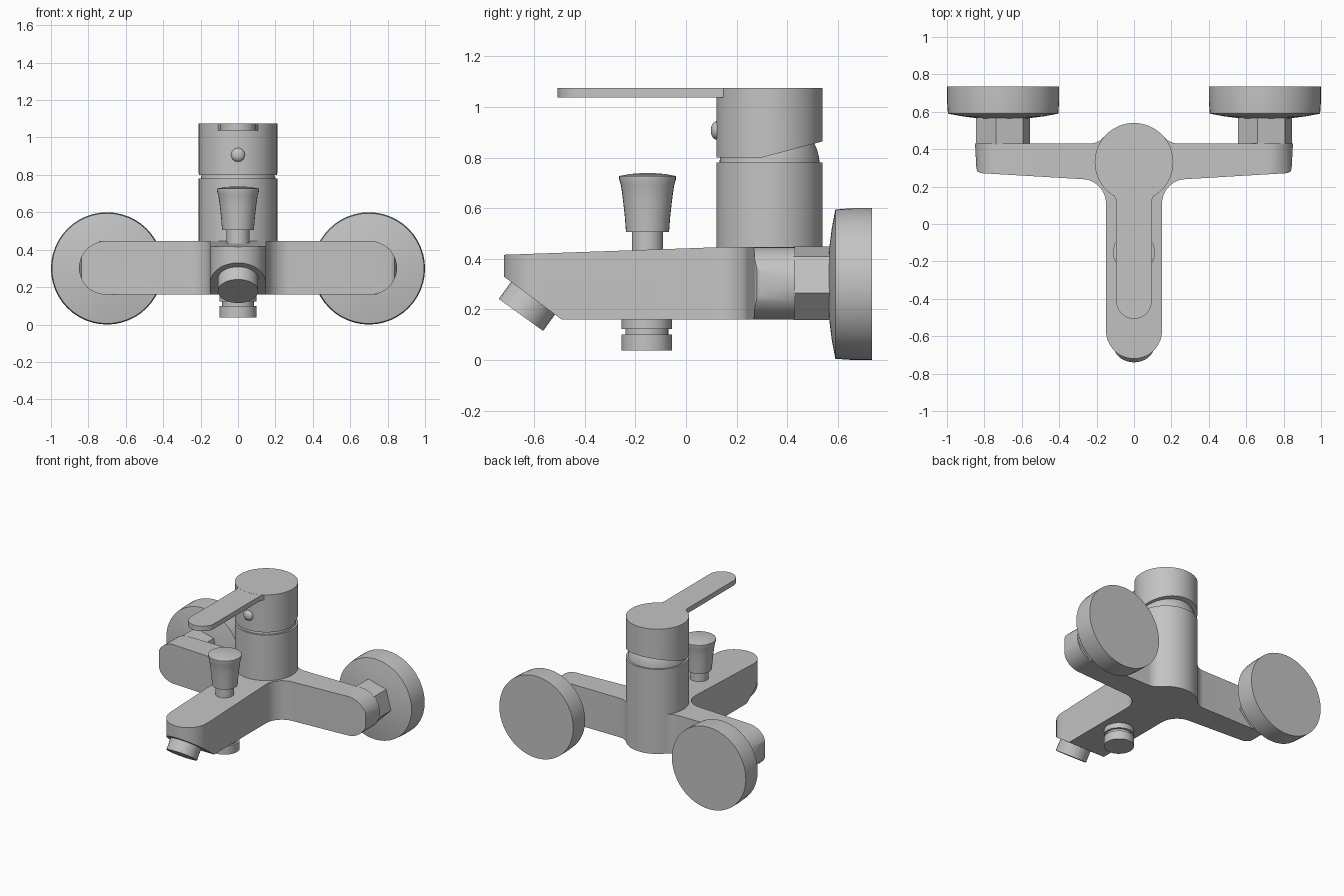
import bpy, bmesh
from math import sin, cos, radians, pi
from mathutils import Vector

old = bpy.data.objects.get("Cube")
if old:
    bpy.data.objects.remove(old, do_unlink=True)

metal = bpy.data.materials.new("grey metal")
metal.use_nodes = True
GREY = (0.55, 0.55, 0.55, 1)
metal.diffuse_color = GREY
metal.node_tree.nodes["Principled BSDF"].inputs["Base Color"].default_value = GREY


def finish(name, bm):
    """Turn a bmesh into a named object."""
    bmesh.ops.remove_doubles(bm, verts=bm.verts, dist=1e-5)
    bmesh.ops.recalc_face_normals(bm, faces=bm.faces)
    mesh = bpy.data.meshes.new(name)
    bm.to_mesh(mesh)
    bm.free()
    mesh.materials.append(metal)
    obj = bpy.data.objects.new(name, mesh)
    bpy.context.collection.objects.link(obj)
    return obj


def smooth(obj):
    bpy.ops.object.select_all(action='DESELECT')
    obj.select_set(True)
    bpy.context.view_layer.objects.active = obj
    bpy.ops.object.shade_smooth_by_angle(angle=radians(30))
    return obj


def prism(name, points, axis, low, high):
    """Extrude a 2D outline along the x, y or z axis."""
    place = {'x': lambda p, t: (t, p[0], p[1]),
             'y': lambda p, t: (p[0], t, p[1]),
             'z': lambda p, t: (p[0], p[1], t)}[axis]
    bm = bmesh.new()
    face = bm.faces.new([bm.verts.new(place(p, low)) for p in points])
    out = bmesh.ops.extrude_face_region(bm, geom=[face])
    shift = Vector(place((0, 0), high - low))
    moved = [v for v in out["geom"] if isinstance(v, bmesh.types.BMVert)]
    bmesh.ops.translate(bm, verts=moved, vec=shift)
    return finish(name, bm)


def lathe(name, profile, origin, direction=(0, 0, 1), steps=48, turn=0):
    """Revolve (radius, distance) pairs about a directed axis."""
    rot = Vector((0, 0, 1)).rotation_difference(Vector(direction)).to_matrix()
    bm = bmesh.new()
    rings = []
    for r, h in profile:
        ring = []
        for i in range(steps):
            a = 2 * pi * i / steps + turn
            ring.append(bm.verts.new(rot @ Vector((r * cos(a), r * sin(a), h)) + Vector(origin)))
        rings.append(ring)
    for lo, hi in zip(rings, rings[1:]):
        for i in range(steps):
            j = (i + 1) % steps
            bm.faces.new((lo[i], lo[j], hi[j], hi[i]))
    bm.faces.new(rings[0])
    bm.faces.new(rings[-1])
    return finish(name, bm)


def combine(obj, other, operation):
    """Apply a boolean and discard the helper."""
    mod = obj.modifiers.new("combine", 'BOOLEAN')
    mod.object, mod.operation, mod.solver = other, operation, 'EXACT'
    bpy.context.view_layer.objects.active = obj
    bpy.ops.object.modifier_apply(modifier=mod.name)
    bpy.data.objects.remove(other, do_unlink=True)


def arc(cx, cy, r, start, end, n=12):
    return [(cx + r * cos(radians(start + (end - start) * i / n)),
             cy + r * sin(radians(start + (end - start) * i / n))) for i in range(n + 1)]


AXIS_Y = 0.33    # centre of the upright body
PIPE_Z = 0.303   # height of the arms

# Body: plan outline trimmed by the arm and spout silhouettes
half = (arc(0, -0.57, 0.15, -90, 0)
        + arc(0.28, 0.11, 0.13, 180, 90)
        + [(0.82, 0.272), (0.837, 0.28), (0.843, 0.3), (0.85, 0.43)]
        + arc(0.237, 0.53, 0.1, 270, 220, 6))
outline = half + [(-x, y) for x, y in reversed(half[1:])]
body = prism("body", outline, 'z', 0.1, 0.5)
stadium = arc(0.707, PIPE_Z, 0.143, -90, 90, 24) + arc(-0.707, PIPE_Z, 0.143, 90, 270, 24)
combine(body, prism("arm_cutter", stadium, 'y', -1, 1), 'INTERSECT')
side = [(-0.8, 0.413), (0.25, 0.45), (0.7, 0.45), (0.7, 0.1),
        (-0.41, 0.1), (-0.72, 0.33), (-0.8, 0.39)]
combine(body, prism("spout_cutter", side, 'x', -1, 1), 'INTERSECT')
column = lathe("column", [(0.21, 0.16), (0.21, 0.78)], (0, AXIS_Y, 0), steps=64)
combine(body, column, 'UNION')
smooth(body)

# Cartridge dome between body and handle
smooth(lathe("cartridge_dome", [(0.198, 0.77), (0.196, 0.8), (0.185, 0.84), (0.165, 0.88), (0.13, 0.92)],
             (0, AXIS_Y, 0), steps=64))

# Handle cap with slanted rear underside
cap = lathe("handle_cap", [(0.21, 0.7), (0.21, 1.075)], (0, AXIS_Y, 0), steps=64)
cap_side = [(0, 0.8), (0.3, 0.8), (0.6, 0.88), (0.6, 1.2), (0, 1.2)]
combine(cap, prism("cap_cutter", cap_side, 'x', -0.5, 0.5), 'INTERSECT')
smooth(cap)

# Lever and its set screw
lever = arc(0, -0.412, 0.095, 180, 360, 24) + [(0.095, 0.13), (0.115, 0.165), (-0.115, 0.165), (-0.095, 0.13)]
smooth(prism("lever", lever, 'z', 1.038, 1.0745))
dome = [(0.037 * cos(radians(a)), 0.024 * sin(radians(a))) for a in range(0, 90, 15)]
smooth(lathe("set_screw", [(0.037, -0.03)] + dome, (0, 0.122, 0.907), (0, -1, 0), 24))

# Diverter knob on top of the spout
knob = [(0.062, 0.41), (0.062, 0.505), (0.085, 0.505), (0.09, 0.57), (0.098, 0.64),
        (0.105, 0.69), (0.112, 0.713), (0.112, 0.727), (0.07, 0.735), (0.02, 0.739)]
smooth(lathe("diverter_knob", knob, (0, -0.152, 0), steps=32))

# Shower outlet under the spout
outlet = [(0.1, 0.037), (0.1, 0.1), (0.085, 0.1), (0.085, 0.122), (0.1, 0.122), (0.1, 0.17)]
smooth(lathe("shower_outlet", outlet, (0, -0.155, 0), steps=32))

# Slanted nozzle at the spout tip
smooth(lathe("nozzle", [(0.108, -0.05), (0.108, 0.096)], (0, -0.596, 0.256), (0, -0.585, -0.811), 32))

# Wall connections: hex nut and flange on each side
for label, x in (("left", 0.7), ("right", -0.7)):
    smooth(lathe(label + "_nut", [(0.15, 0), (0.15, 0.15)], (x, 0.425, PIPE_Z), (0, 1, 0), 6, radians(-45)))
    flange = [(0.1, 0.562), (0.15, 0.567), (0.22, 0.576), (0.295, 0.59), (0.3, 0.66), (0.3, 0.735)]
    smooth(lathe(label + "_flange", flange, (x, 0, 0.3), (0, 1, 0), 48))
